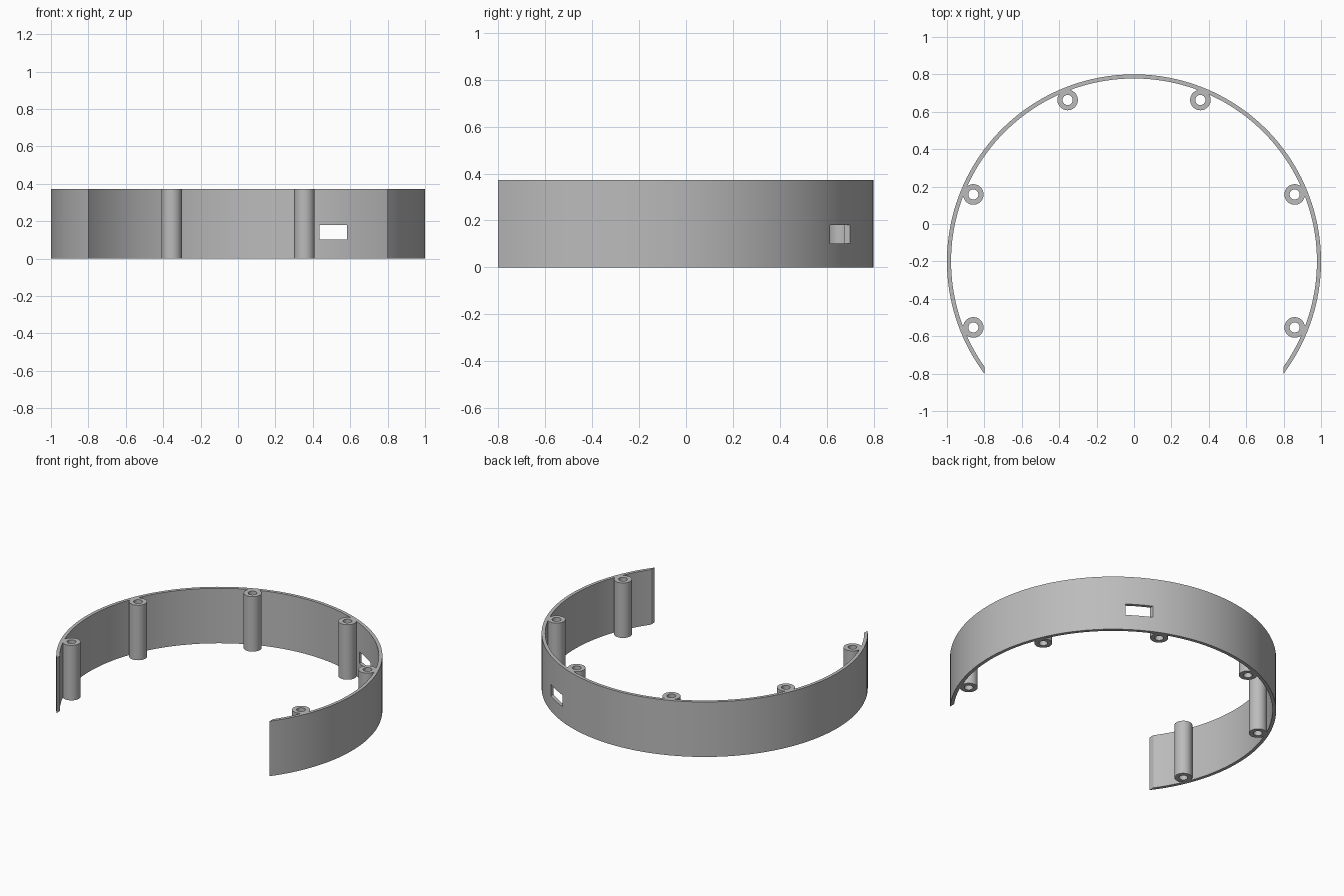
import bpy
import bmesh
from math import acos, cos, pi, sin

HEIGHT = 0.372
CENTRE_Y = -0.2
OUTER, INNER = 1.0, 0.978
END_X = 0.798          # the open ends are trimmed along this plane
POST_R, HOLE_R = 0.055, 0.027

cube = bpy.data.objects.get("Cube")
if cube:
    bpy.data.objects.remove(cube, do_unlink=True)

grey = bpy.data.materials.new("plain grey")
grey.use_nodes = True
colour = (0.5, 0.5, 0.5, 1)
grey.diffuse_color = colour
grey.node_tree.nodes["Principled BSDF"].inputs["Base Color"].default_value = colour


def band(name, outer, inner, closed):
    """Upright strip between two matching outlines, from the floor to HEIGHT."""
    bm = bmesh.new()
    rings = [[bm.verts.new((x, y, z)) for x, y in line]
             for line, z in ((outer, 0), (outer, HEIGHT), (inner, HEIGHT), (inner, 0))]
    count = len(outer)
    for k in range(4):
        a, b = rings[k], rings[(k + 1) % 4]
        for i in range(count if closed else count - 1):
            j = (i + 1) % count
            bm.faces.new((a[i], a[j], b[j], b[i]))
    if not closed:
        bm.faces.new([r[0] for r in rings])
        bm.faces.new([r[-1] for r in rings])
    bmesh.ops.recalc_face_normals(bm, faces=bm.faces)
    mesh = bpy.data.meshes.new(name)
    bm.to_mesh(mesh)
    bm.free()
    mesh.materials.append(grey)
    obj = bpy.data.objects.new(name, mesh)
    bpy.context.collection.objects.link(obj)
    return obj


def activate(obj):
    bpy.ops.object.select_all(action="DESELECT")
    obj.select_set(True)
    bpy.context.view_layer.objects.active = obj


def smooth(obj):
    activate(obj)
    bpy.ops.object.shade_smooth_by_angle(angle=pi / 6)


def arc(radius, steps=120):
    start = -acos(END_X / radius)
    sweep = pi - 2 * start
    return [(radius * cos(start + sweep * i / steps),
             CENTRE_Y + radius * sin(start + sweep * i / steps))
            for i in range(steps + 1)]


def circle(x, y, radius, sides=40):
    return [(x + radius * cos(2 * pi * i / sides), y + radius * sin(2 * pi * i / sides))
            for i in range(sides)]


# Curved wall, open at the front
wall = band("curved_wall", arc(OUTER), arc(INNER), False)

# Rectangular port cut through the rear left of the wall
bpy.ops.mesh.primitive_cube_add(size=1, location=(0.509, 0.65, 0.141))
cutter = bpy.context.object
cutter.name = "port_cutter"
cutter.scale = (0.145, 0.3, 0.078)
cutter.hide_render = True
cut = wall.modifiers.new("port", "BOOLEAN")
cut.operation = "DIFFERENCE"
cut.solver = "EXACT"
cut.object = cutter
activate(wall)
bpy.ops.object.modifier_apply(modifier=cut.name)
bpy.data.objects.remove(cutter, do_unlink=True)
smooth(wall)

# Hollow screw posts, in mirrored pairs along the inside of the wall
for place, x, y in (("rear", 0.355, 0.663), ("middle", 0.859, 0.158), ("front", 0.859, -0.553)):
    for side, sign in (("left", 1), ("right", -1)):
        smooth(band(f"{place}_{side}_post", circle(sign * x, y, POST_R),
                    circle(sign * x, y, HOLE_R), True))
